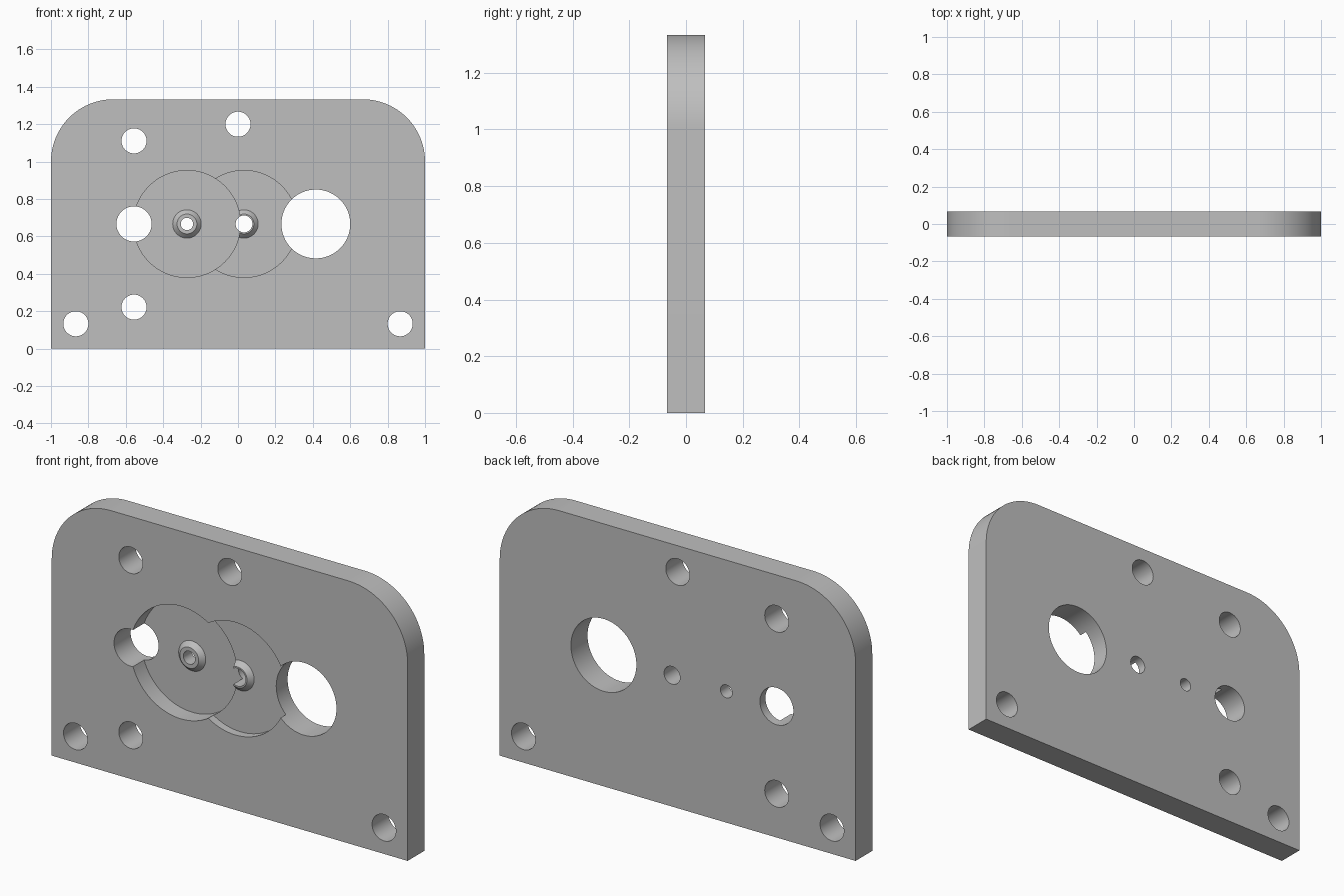
import bpy, bmesh, math

if "Cube" in bpy.data.objects:
    bpy.data.objects.remove(bpy.data.objects["Cube"])

HALF_W, HEIGHT, HALF_T, CORNER = 1.0, 1.3333, 0.0667, 0.3333
MID = HEIGHT / 2

metal = bpy.data.materials.new("grey metal")
metal.diffuse_color = (0.52, 0.52, 0.52, 1)
metal.use_nodes = True
metal.node_tree.nodes["Principled BSDF"].inputs["Base Color"].default_value = metal.diffuse_color


def loft(name, rings):
    """Closed solid from matching rings of points, capped at both ends."""
    bm = bmesh.new()
    loops = [[bm.verts.new(p) for p in ring] for ring in rings]
    for a, b in zip(loops, loops[1:]):
        for i in range(len(a)):
            j = (i + 1) % len(a)
            bm.faces.new((a[i], a[j], b[j], b[i]))
    bm.faces.new(loops[0])
    bm.faces.new(loops[-1])
    bmesh.ops.recalc_face_normals(bm, faces=bm.faces)
    mesh = bpy.data.meshes.new(name)
    bm.to_mesh(mesh)
    bm.free()
    mesh.materials.append(metal)
    obj = bpy.data.objects.new(name, mesh)
    bpy.context.collection.objects.link(obj)
    return obj


def lathe(name, x, z, profile, n=64):
    """Round solid along y from (radius, y) pairs."""
    return loft(name, [[(x + r * math.cos(2 * math.pi * i / n), y,
                         z + r * math.sin(2 * math.pi * i / n)) for i in range(n)]
                       for r, y in profile])


def combine(tool, operation):
    mod = plate.modifiers.new("shape", 'BOOLEAN')
    mod.operation, mod.solver, mod.object = operation, 'EXACT', tool
    bpy.context.view_layer.objects.active = plate
    bpy.ops.object.modifier_apply(modifier=mod.name)
    bpy.data.objects.remove(tool)


def pocket(x, depth):
    combine(lathe("pocket_cutter", x, MID, [(0.286, -0.2), (0.286, depth - HALF_T)], 96),
            'DIFFERENCE')


def boss(x, depth):
    # Low chamfered boss standing on the pocket floor
    floor = depth - HALF_T
    combine(lathe("boss", x, MID, [(0.076, floor + 0.01), (0.076, floor), (0.053, floor - 0.024)]),
            'UNION')


# Plate with rounded upper corners
outline = [(-HALF_W, 0), (HALF_W, 0)]
for cx, start in ((HALF_W - CORNER, 0), (CORNER - HALF_W, 90)):
    for i in range(25):
        a = math.radians(start + 90 * i / 24)
        outline.append((cx + CORNER * math.cos(a), HEIGHT - CORNER + CORNER * math.sin(a)))
plate = loft("mounting_plate", [[(x, y, z) for x, z in outline] for y in (-HALF_T, HALF_T)])

# Shallow pocket and its boss, then the deeper pocket that cuts into both
for x, depth in ((0.032, 0.042), (-0.273, 0.089)):
    pocket(x, depth)
    boss(x, depth)

# Through holes: x, z, radius
holes = [(-0.867, 0.133, 0.067), (0.867, 0.133, 0.067), (-0.556, 0.222, 0.067),
         (-0.556, 1.111, 0.067), (0, 1.2, 0.067), (-0.556, MID, 0.094),
         (0.416, MID, 0.184), (-0.273, MID, 0.033), (0.032, MID, 0.045)]
for x, z, r in holes:
    combine(lathe("hole_cutter", x, z, [(r, -0.2), (r, 0.2)]), 'DIFFERENCE')

# Smooth round walls, crisp edges
bpy.ops.object.select_all(action='DESELECT')
plate.select_set(True)
bpy.context.view_layer.objects.active = plate
bpy.ops.object.shade_smooth_by_angle(angle=math.radians(25))
